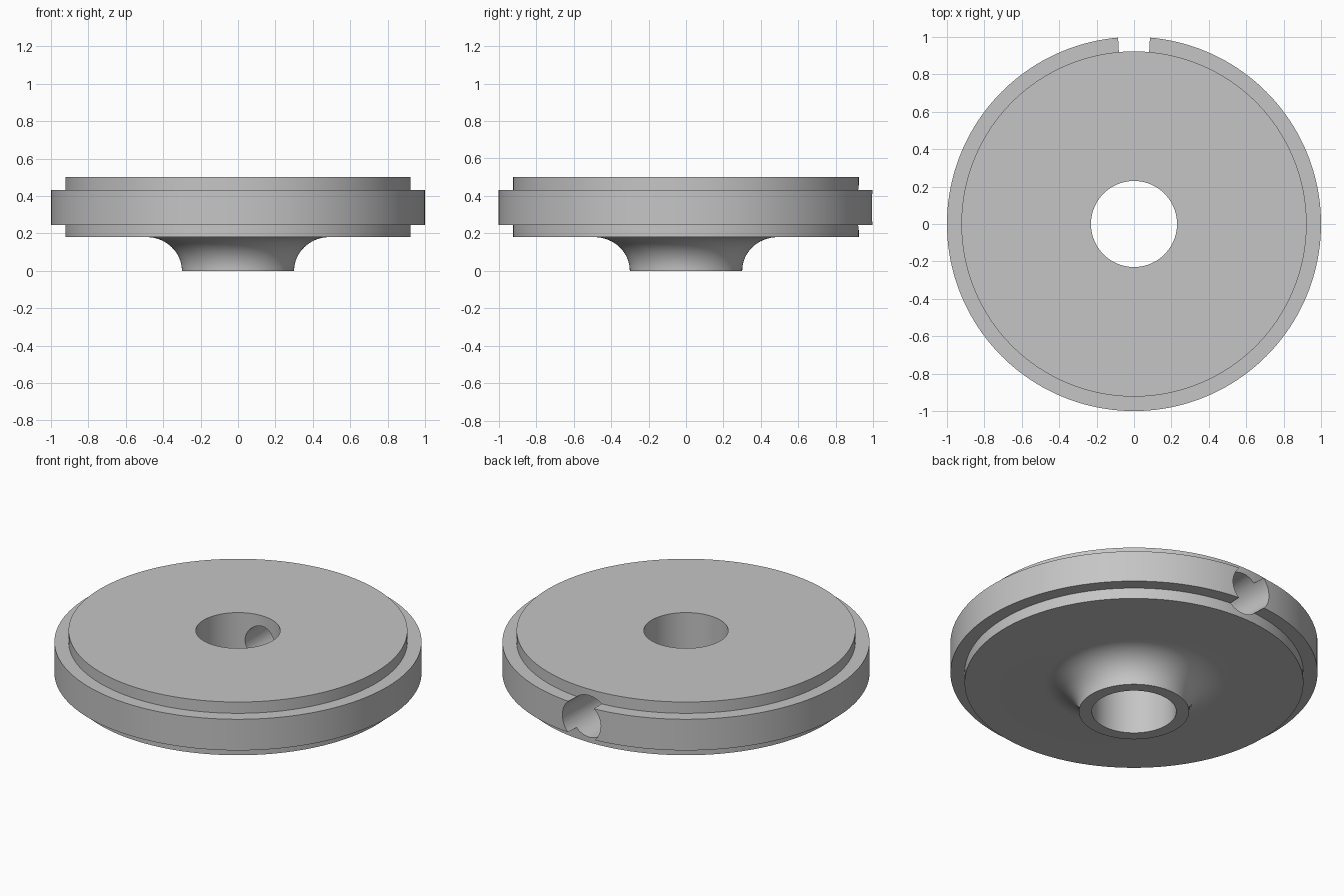
import bpy, bmesh, math
from mathutils import Matrix, Vector

cube = bpy.data.objects.get("Cube")
if cube:
    bpy.data.objects.remove(cube, do_unlink=True)

SEGMENTS = 160

# Single grey metal colour
metal = bpy.data.materials.new("grey_metal")
metal.use_nodes = True
colour = (0.56, 0.56, 0.56, 1.0)
metal.diffuse_color = colour
metal.node_tree.nodes["Principled BSDF"].inputs["Base Color"].default_value = colour


def add_object(name, bm):
    bmesh.ops.recalc_face_normals(bm, faces=bm.faces)
    mesh = bpy.data.meshes.new(name)
    bm.to_mesh(mesh)
    bm.free()
    mesh.materials.append(metal)
    obj = bpy.data.objects.new(name, mesh)
    bpy.context.collection.objects.link(obj)
    return obj


def lathe(name, profile):
    """Revolve a closed (radius, z) profile around the z axis."""
    bm = bmesh.new()
    verts = [bm.verts.new((r, 0, z)) for r, z in profile]
    edges = [bm.edges.new((v, verts[(i + 1) % len(verts)])) for i, v in enumerate(verts)]
    bmesh.ops.spin(bm, geom=verts + edges, cent=(0, 0, 0), axis=(0, 0, 1),
                   angle=math.tau, steps=SEGMENTS, use_merge=True)
    bmesh.ops.remove_doubles(bm, verts=bm.verts, dist=1e-5)
    return add_object(name, bm)


# Flanged disc with a central bore and a hub that flares into the underside
ARC = 16
flare = [(0.49 - 0.19 * math.cos(a), 0.18 * math.sin(a))
         for a in (i * math.pi / 2 / ARC for i in range(ARC + 1))]
profile = [(0.23, 0.0)] + flare + [
    (0.923, 0.18), (0.923, 0.245), (1.0, 0.245),
    (1.0, 0.432), (0.923, 0.432), (0.923, 0.50), (0.23, 0.50)]
disc = lathe("flanged_disc", profile)

# Slightly tapered radial port from the rim into the bore, at the back
bm = bmesh.new()
bmesh.ops.create_cone(bm, cap_ends=True, segments=64, radius1=0.095, radius2=0.1315, depth=1.0,
                      matrix=Matrix.Translation(Vector((0, 0.6, 0.337)))
                      @ Matrix.Rotation(-math.pi / 2, 4, 'X'))
cutter = add_object("port_cutter", bm)
cutter.hide_render = True

cut = disc.modifiers.new("radial_port", 'BOOLEAN')
cut.operation = 'DIFFERENCE'
cut.solver = 'EXACT'
cut.object = cutter

bpy.ops.object.select_all(action='DESELECT')
disc.select_set(True)
bpy.context.view_layer.objects.active = disc
bpy.ops.object.modifier_apply(modifier=cut.name)
bpy.data.objects.remove(cutter, do_unlink=True)

# Smooth round walls, crisp edges
bpy.ops.object.shade_smooth_by_angle(angle=math.radians(30))
